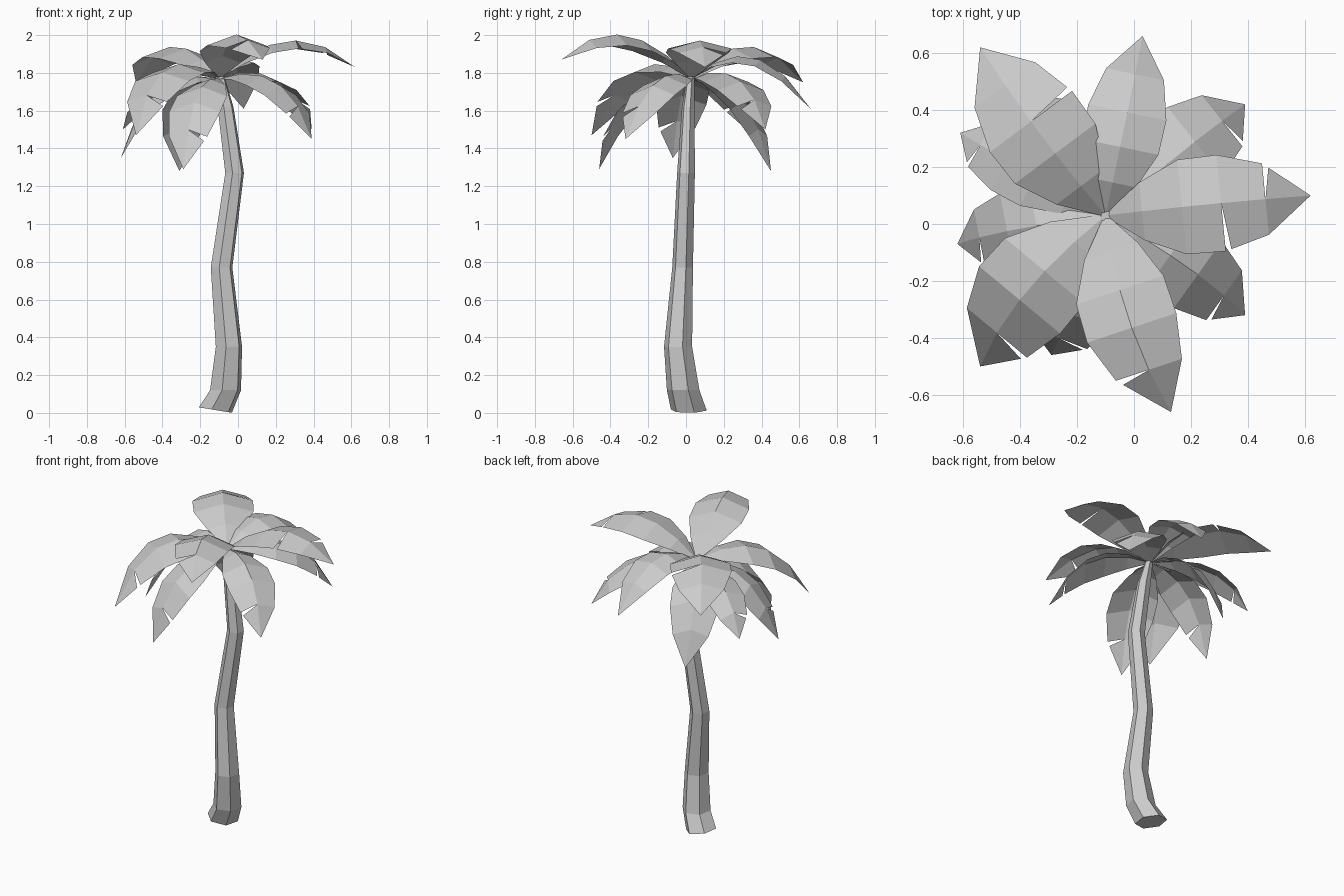
import bpy, math
from mathutils import Vector

if "Cube" in bpy.data.objects:
    bpy.data.objects.remove(bpy.data.objects["Cube"])

def make_object(name, verts, faces):
    mesh = bpy.data.meshes.new(name)
    mesh.from_pydata([tuple(v) for v in verts], [], faces)
    mesh.update()
    obj = bpy.data.objects.new(name, mesh)
    bpy.context.collection.objects.link(obj)
    return obj

# Trunk: six-sided rings (x, y, z, radius x, radius y) along a bent path
rings = [(-0.12, 0.015, 0.015, 0.092, 0.097), (-0.066, -0.015, 0.12, 0.086, 0.088),
         (-0.048, -0.042, 0.35, 0.073, 0.076), (-0.087, -0.018, 0.77, 0.06, 0.056),
         (-0.018, 0.0, 1.27, 0.052, 0.048), (-0.066, 0.012, 1.62, 0.044, 0.034),
         (-0.095, 0.025, 1.78, 0.025, 0.02)]
N = 6
verts, faces = [], []
for i, (x, y, z, rx, ry) in enumerate(rings):
    for k in range(N):
        a = math.tau * (k + 0.3) / N
        tilt = -0.015 * math.cos(a) if i == 0 else 0   # slanted foot
        verts.append((x + rx * math.cos(a), y + ry * math.sin(a), z + tilt))
for i in range(len(rings) - 1):
    for k in range(N):
        j = (k + 1) % N
        faces.append((i*N + k, i*N + j, (i+1)*N + j, (i+1)*N + k))
faces.append(tuple(reversed(range(N))))
faces.append(tuple(range((len(rings) - 1) * N, len(rings) * N)))
make_object("trunk", verts, faces)

# Fronds: ridged leaf blades arching from the crown
CROWN = Vector((-0.1, 0.03, 1.77))
STATIONS = [(0, 0.03), (0.17, 0.6), (0.36, 0.98), (0.55, 1.0), (0.77, 0.74), (1, 0)]

def frond(name, mid, tip, width, fold=0.35, left_cut=0, right_cut=0):
    mid, tip = Vector(mid), Vector(tip)
    ctrl = 2 * mid - (CROWN + tip) / 2
    axis = tip - CROWN
    flat = Vector((axis.x, axis.y, 0)).normalized()
    side = Vector((-flat.y, flat.x, 0))
    spine = [CROWN * (1-t)**2 + ctrl * (2*t*(1-t)) + tip * t*t for t, w in STATIONS]
    verts, faces = list(spine), []
    last = len(spine) - 1
    for sign, cut in ((1, left_cut), (-1, right_cut)):
        edge = []
        for p, (t, w) in zip(spine, STATIONS):
            h = width / 2 * w
            edge.append(p + side * sign * h - Vector((0, 0, fold * h)))
        for i in range(last):
            a, b = edge[i], edge[i + 1]
            # a narrow notch opens between the segments meeting at the cut
            if cut and i == cut:
                a = a.lerp(b, 0.13)
            n = len(verts)
            if i == last - 1:
                verts.append(a)
                tris = [(i, n, i + 1)]
            else:
                verts += [a, b]
                tris = [(i, n, n + 1), (i, n + 1, i + 1)]
            faces += [t if sign < 0 else t[::-1] for t in tris]
    return make_object(name, verts, faces)

# Upper crown
frond("upper_frond_right", (0.27, 0.07, 1.97), (0.62, 0.10, 1.83), 0.34, 0.25, 4, 3)
frond("upper_frond_front", (-0.02, -0.33, 2.0), (0.13, -0.66, 1.87), 0.33, 0.35, 0, 4)
frond("upper_frond_front_left", (-0.38, -0.24, 1.82), (-0.54, -0.50, 1.47), 0.37, 0.25, 4, 0)
frond("upper_frond_back_left", (-0.34, 0.33, 1.94), (-0.54, 0.62, 1.75), 0.36, 0.3, 0, 3)
frond("upper_frond_back", (-0.03, 0.36, 1.88), (0.03, 0.66, 1.61), 0.28, 0.25, 0, 0)

# Lower crown
frond("lower_frond_back_right", (0.19, 0.27, 1.77), (0.39, 0.42, 1.50), 0.31, 0.3, 0, 4)
frond("lower_frond_front_right", (0.20, -0.16, 1.75), (0.39, -0.32, 1.45), 0.29, 0.35, 0, 4)
frond("lower_frond_front", (-0.22, -0.29, 1.67), (-0.29, -0.46, 1.29), 0.29, 0.35, 4, 0)
frond("lower_frond_left", (-0.42, -0.02, 1.70), (-0.62, -0.07, 1.35), 0.27, 0.35, 4, 0)
frond("lower_frond_far_left", (-0.42, 0.21, 1.74), (-0.61, 0.32, 1.50), 0.24, 0.35, 4, 0)
frond("lower_frond_back", (-0.26, 0.28, 1.68), (-0.31, 0.45, 1.28), 0.29, 0.35, 0, 0)
